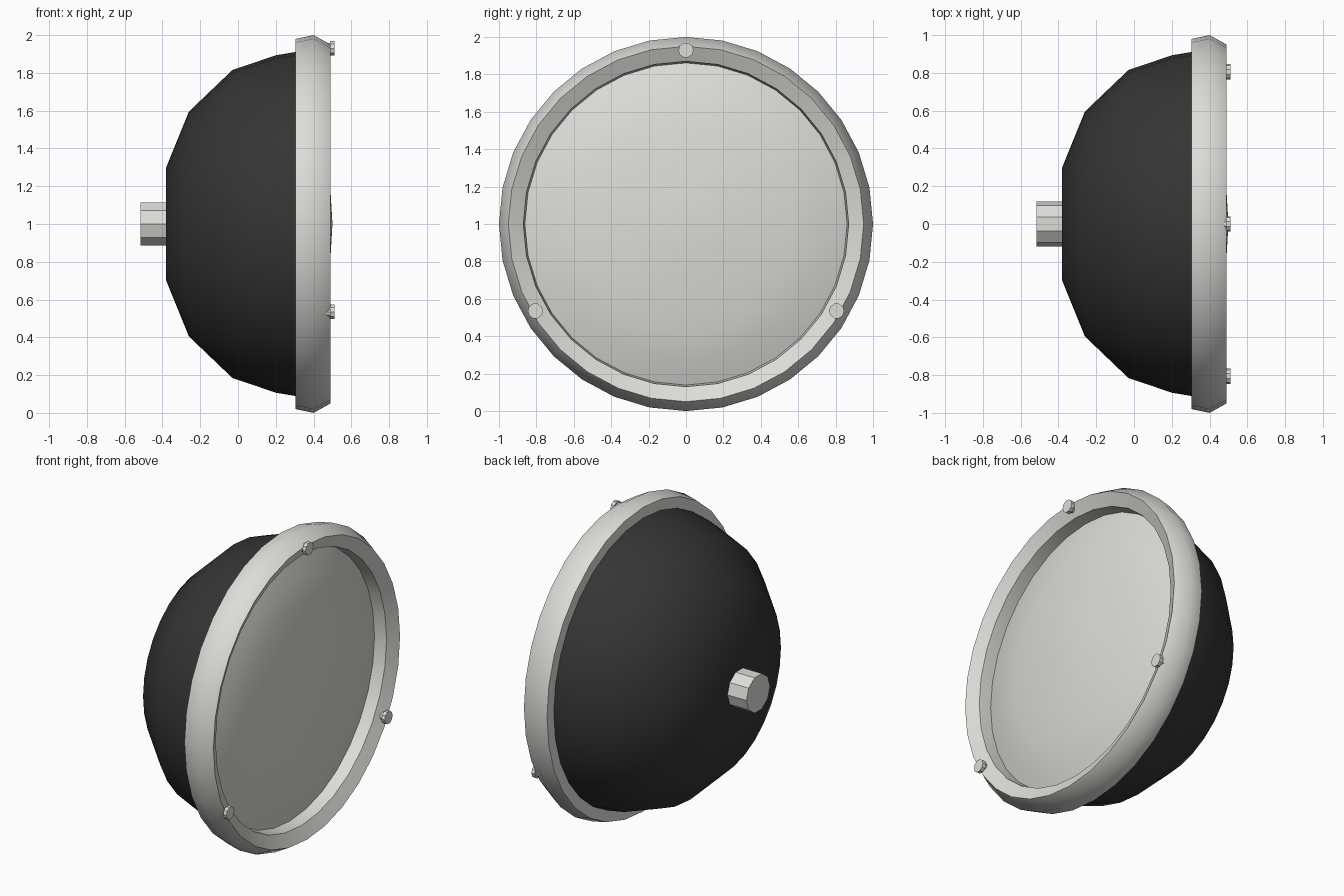
import bpy, bmesh, math

cube = bpy.data.objects.get("Cube")
if cube:
    bpy.data.objects.remove(cube, do_unlink=True)


def material(name, colour):
    m = bpy.data.materials.new(name)
    m.diffuse_color = colour
    m.use_nodes = True
    m.node_tree.nodes["Principled BSDF"].inputs["Base Color"].default_value = colour
    return m


light = material("pale grey", (0.72, 0.72, 0.69, 1))
dark = material("black housing", (0.035, 0.035, 0.035, 1))


def lathe(name, profile, sides, mat, y=0, z=1, loop=False, smooth=45):
    """Spin (x, radius) points around an axis parallel to x."""
    bm = bmesh.new()
    rings = []
    for x, r in profile:
        count = sides if r else 1
        rings.append([bm.verts.new((x, y + r * math.cos(2 * math.pi * i / sides),
                                    z + r * math.sin(2 * math.pi * i / sides)))
                      for i in range(count)])
    pairs = list(zip(rings, rings[1:]))
    if loop:
        pairs.append((rings[-1], rings[0]))
    for a, b in pairs:
        for i in range(sides):
            j = (i + 1) % sides
            corners = [a[i % len(a)], a[j % len(a)], b[j % len(b)], b[i % len(b)]]
            bm.faces.new(list(dict.fromkeys(corners)))
    bmesh.ops.recalc_face_normals(bm, faces=bm.faces)
    mesh = bpy.data.meshes.new(name)
    bm.to_mesh(mesh)
    bm.free()
    mesh.materials.append(mat)
    obj = bpy.data.objects.new(name, mesh)
    bpy.context.collection.objects.link(obj)
    if smooth:
        bpy.ops.object.select_all(action="DESELECT")
        obj.select_set(True)
        bpy.context.view_layer.objects.active = obj
        bpy.ops.object.shade_smooth_by_angle(angle=math.radians(smooth))
    return obj


# Dark bowl behind the rim
lathe("housing_bowl", [(-0.38, 0), (-0.38, 0.30), (-0.26, 0.595), (-0.03, 0.815),
                       (0.20, 0.893), (0.33, 0.915), (0.33, 0)], 32, dark)

# Rim with a sloping front lip
lathe("rim", [(0.305, 0.98), (0.40, 1.0), (0.49, 0.95), (0.45, 0.87),
              (0.36, 0.86), (0.305, 0.86)], 32, light, loop=True)

# Domed lens set inside the rim
lathe("lens", [(0.50, 0), (0.49, 0.17), (0.475, 0.38), (0.45, 0.58), (0.42, 0.72),
               (0.37, 0.862), (0.34, 0.862), (0.34, 0)], 32, light)

# Mounting stud at the back
lathe("mounting_stud", [(-0.515, 0), (-0.515, 0.12), (-0.36, 0.12), (-0.36, 0)],
      10, light, smooth=0)

# Three screws around the rim
for k, degrees in enumerate((90, 210, 330)):
    a = math.radians(degrees)
    lathe(f"rim_screw_{k + 1}", [(0.44, 0), (0.44, 0.03), (0.487, 0.03), (0.487, 0.041),
                                 (0.51, 0.041), (0.51, 0)], 10, light,
          y=0.93 * math.cos(a), z=1 + 0.93 * math.sin(a), smooth=0)
